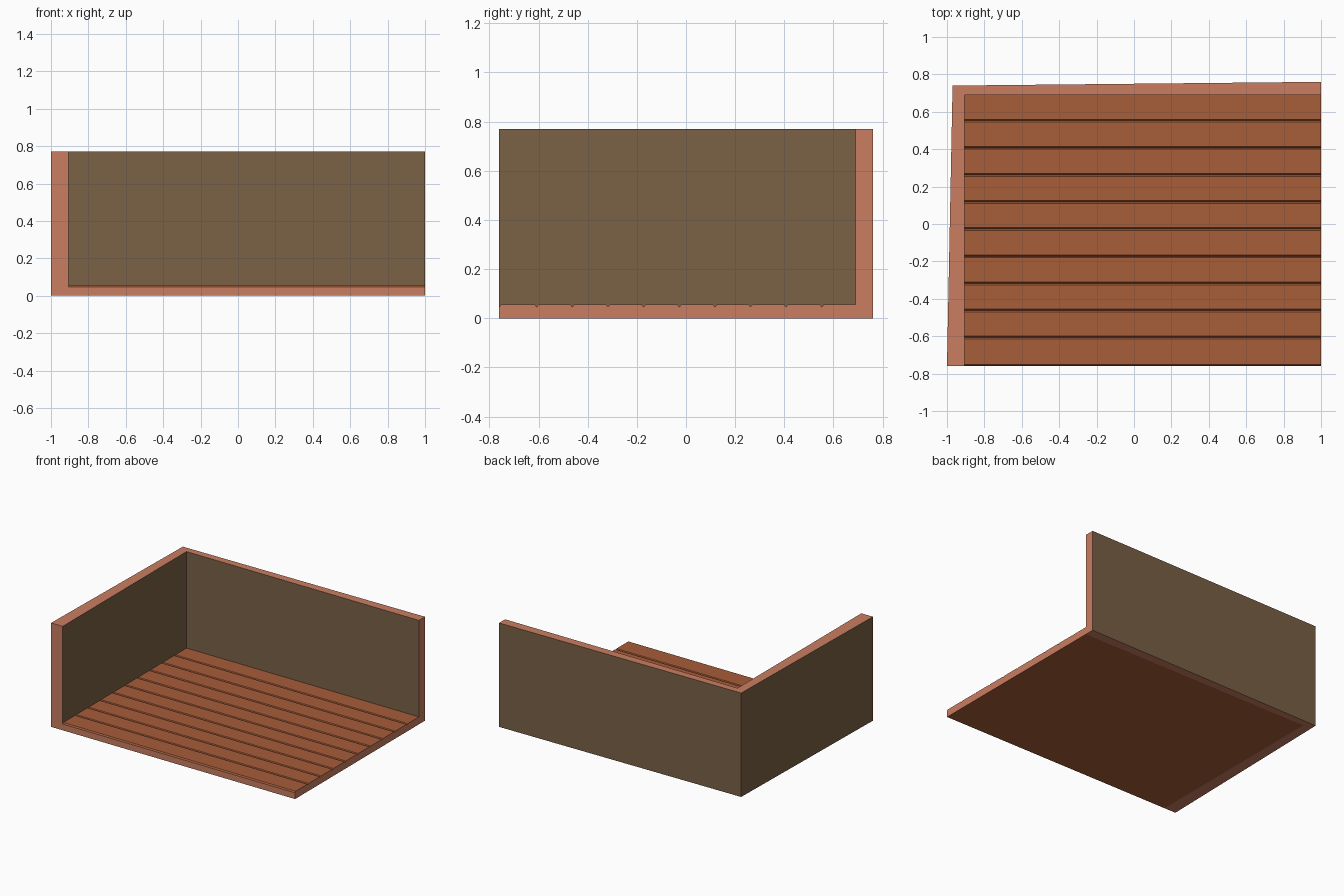
import bpy, bmesh

if "Cube" in bpy.data.objects:
    bpy.data.objects.remove(bpy.data.objects["Cube"])


def material(name, rgb):
    m = bpy.data.materials.new(name)
    m.diffuse_color = (*rgb, 1)
    m.use_nodes = True
    m.node_tree.nodes["Principled BSDF"].inputs["Base Color"].default_value = m.diffuse_color
    return m


TRIM = material("salmon_trim", (0.59, 0.208, 0.119))
WOOD = material("orange_wood", (0.39, 0.109, 0.041))
WALL = material("olive_brown_wall", (0.198, 0.119, 0.061))


def prism(name, pts, shift, mats, side_mats, cap_mats):
    """Extrude a closed profile by shift; one material index per side."""
    bm = bmesh.new()
    a = [bm.verts.new(p) for p in pts]
    b = [bm.verts.new([p[k] + shift[k] for k in range(3)]) for p in pts]
    n = len(pts)
    for i in range(n):
        j = (i + 1) % n
        bm.faces.new((a[i], a[j], b[j], b[i])).material_index = side_mats[i]
    bm.faces.new(a[::-1]).material_index = cap_mats
    bm.faces.new(b).material_index = cap_mats
    bmesh.ops.recalc_face_normals(bm, faces=bm.faces)
    me = bpy.data.meshes.new(name)
    bm.to_mesh(me)
    bm.free()
    for m in mats:
        me.materials.append(m)
    ob = bpy.data.objects.new(name, me)
    bpy.context.collection.objects.link(ob)
    return ob


FRONT, BACK, INNER_X = -0.76, 0.69, -0.905

# L-shaped corner walls, slightly skewed outside: salmon ends and caps
plan = [(-1, FRONT), (INNER_X, FRONT), (INNER_X, BACK),
        (1, BACK), (1, 0.76), (-0.97, 0.74)]
prism("corner_walls", [(x, y, 0) for x, y in plan], (0, 0, 0.77),
      [TRIM, WALL], [0, 1, 1, 0, 1, 1], 0)

# Floor slab: plank profile with shallow V grooves, salmon outer edges
TOP, DEPTH, GROOVE, COUNT = 0.055, 0.009, 0.015, 10
pitch = (BACK - FRONT) / COUNT
profile = [(BACK, 0), (FRONT, 0), (FRONT, TOP - DEPTH), (FRONT + GROOVE / 2, TOP)]
sides = [0, 1, 0]
for k in range(1, COUNT):
    y = FRONT + k * pitch
    profile += [(y, TOP), (y + GROOVE / 2, TOP - DEPTH), (y + GROOVE, TOP)]
profile.append((BACK, TOP))
sides += [0] * (len(profile) - len(sides))
prism("plank_floor", [(INNER_X, y, z) for y, z in profile],
      (1 - INNER_X, 0, 0), [WOOD, TRIM], sides, 1)
